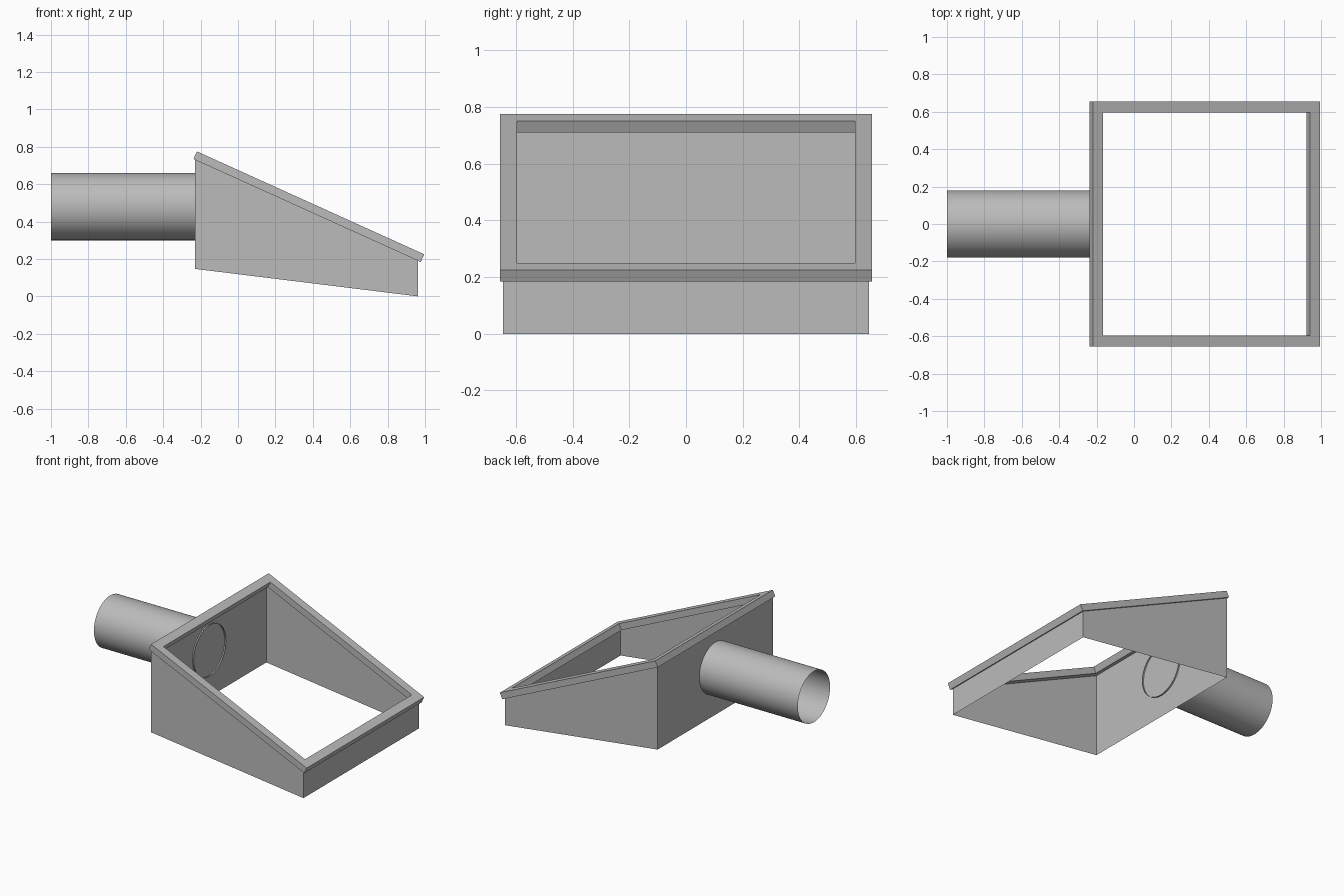
import bpy
import bmesh
import math

cube = bpy.data.objects.get("Cube")
if cube:
    bpy.data.objects.remove(cube, do_unlink=True)

grey = bpy.data.materials.new("plain grey")
grey.use_nodes = True
colour = (0.5, 0.5, 0.5, 1)
grey.diffuse_color = colour
grey.node_tree.nodes["Principled BSDF"].inputs["Base Color"].default_value = colour


def finish(name, bm):
    """Turn a bmesh into a named, coloured object."""
    mesh = bpy.data.meshes.new(name)
    bmesh.ops.recalc_face_normals(bm, faces=bm.faces)
    bm.to_mesh(mesh)
    bm.free()
    mesh.materials.append(grey)
    obj = bpy.data.objects.new(name, mesh)
    bpy.context.collection.objects.link(obj)
    return obj


def bridge(bm, a, b):
    """Join two closed rings of vertices with quads."""
    n = len(a)
    for i in range(n):
        j = (i + 1) % n
        bm.faces.new((a[i], a[j], b[j], b[i]))


def rectangle(bm, half_x, half_y, z):
    signs = [(-1, -1), (1, -1), (1, 1), (-1, 1)]
    return [bm.verts.new((sx * half_x, sy * half_y, z)) for sx, sy in signs]


# Hopper walls: four thin sheets, open at the top and bottom
BACK, FRONT, HALF_WIDTH = -0.23, 0.963, 0.645
bm = bmesh.new()
corners = [(BACK, -1), (FRONT, -1), (FRONT, 1), (BACK, 1)]
lower_z, upper_z = {BACK: 0.147, FRONT: 0}, {BACK: 0.732, FRONT: 0.192}
lower = [bm.verts.new((x, s * HALF_WIDTH, lower_z[x])) for x, s in corners]
upper = [bm.verts.new((x, s * HALF_WIDTH, upper_z[x])) for x, s in corners]
bridge(bm, lower, upper)
finish("hopper_walls", bm)

# Sloping rim: a solid rectangular ring tilted along the wall tops
LENGTH, WIDTH, THICK, BAND = 1.334, 1.312, 0.045, 0.06
bm = bmesh.new()
rings = [rectangle(bm, LENGTH / 2 - inset, WIDTH / 2 - inset, z)
         for inset, z in [(0, 0), (0, -THICK), (BAND, -THICK), (BAND, 0)]]
for k in range(4):
    bridge(bm, rings[k], rings[(k + 1) % 4])
rim = finish("sloping_rim", bm)
rim.location = (0.388, 0, 0.5)
rim.rotation_euler.y = math.atan2(0.55, 1.215)

# Pipe: open thin tube poking slightly through the tall wall
START, END, RADIUS, SIDES = -1, -0.22, 0.18, 64
bm = bmesh.new()
bmesh.ops.create_cone(bm, cap_ends=False, segments=SIDES,
                      radius1=RADIUS, radius2=RADIUS, depth=END - START)
pipe = finish("pipe", bm)
pipe.location = ((START + END) / 2, 0, 0.48)
pipe.rotation_euler.y = math.pi / 2
for face in pipe.data.polygons:
    face.use_smooth = True
